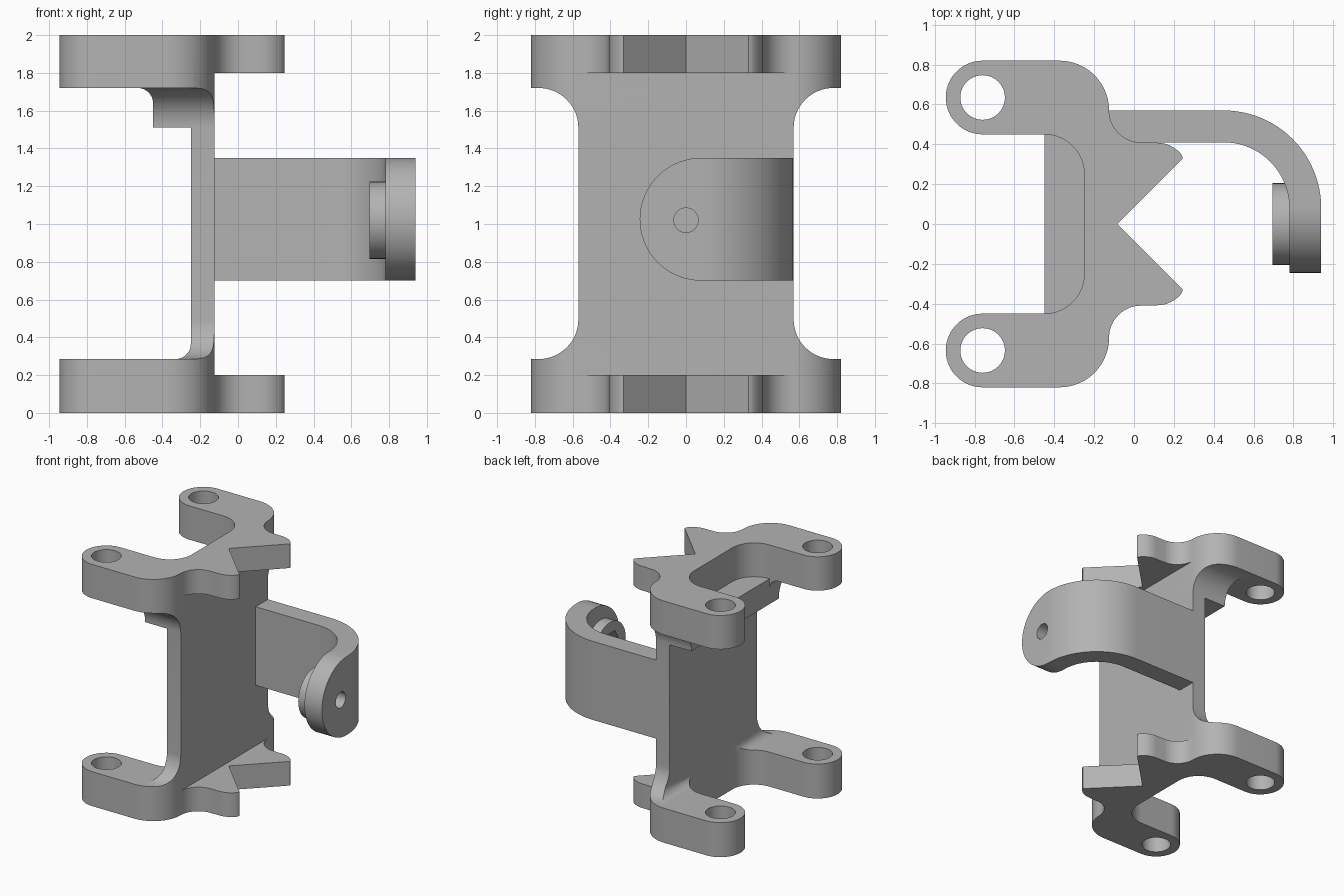
import bpy, bmesh
from math import cos, sin, radians

if "Cube" in bpy.data.objects:
    bpy.data.objects.remove(bpy.data.objects["Cube"], do_unlink=True)

grey = bpy.data.materials.new("plain grey")
grey.use_nodes = True
colour = (0.45, 0.45, 0.45, 1)
grey.diffuse_color = colour
grey.node_tree.nodes["Principled BSDF"].inputs["Base Color"].default_value = colour


def arc(cx, cy, r, a0, a1, n=16):
    angles = [radians(a0 + (a1 - a0) * i / n) for i in range(n + 1)]
    return [(cx + r * cos(a), cy + r * sin(a)) for a in angles]


def circle(cx, cy, r, n=40):
    return arc(cx, cy, r, 0, 360, n)[:-1]


def mirrored(pts):
    """Close a half outline by mirroring it in its second coordinate."""
    return pts + [(a, -b) for a, b in reversed(pts)]


def prism(name, pts, axis, lo, hi):
    place = {"x": lambda a, b, h: (h, a, b),
             "y": lambda a, b, h: (a, h, b),
             "z": lambda a, b, h: (a, b, h)}[axis]
    bm = bmesh.new()
    base = [bm.verts.new(place(a, b, lo)) for a, b in pts]
    top = [bm.verts.new(place(a, b, hi)) for a, b in pts]
    bm.faces.new(base)
    bm.faces.new(top)
    for i in range(len(pts)):
        j = (i + 1) % len(pts)
        bm.faces.new((base[i], base[j], top[j], top[i]))
    bmesh.ops.recalc_face_normals(bm, faces=bm.faces)
    me = bpy.data.meshes.new(name)
    bm.to_mesh(me)
    bm.free()
    me.materials.append(grey)
    ob = bpy.data.objects.new(name, me)
    bpy.context.collection.objects.link(ob)
    return ob


def combine(target, tool, operation):
    """Apply a boolean and discard the tool."""
    mod = target.modifiers.new("bool", "BOOLEAN")
    mod.object, mod.operation, mod.solver = tool, operation, "EXACT"
    bpy.context.view_layer.objects.active = target
    bpy.ops.object.modifier_apply(modifier=mod.name)
    bpy.data.objects.remove(tool, do_unlink=True)


# Plan outlines: outer corner and lug, then the inner edge of the yoke
outer = (arc(-0.375, 0.57, 0.25, 0, 90) + arc(-0.76, 0.635, 0.185, 90, 270, 28))
yoke = mirrored(outer + arc(-0.45, 0.25, 0.2, 90, 0))
bar_plan = mirrored(outer + [(-0.45, 0.45)])
jaw = mirrored([(-0.085, 0), (0.245, 0.33)][1:] + arc(0.115, 0.25, 0.158, 38, 90, 10)
               + arc(0.035, 0.57, 0.16, 270, 180) + [(-0.2, 0.55)])
jaw.append((-0.085, 0))

# Waisted shape of the web in the y-z plane
waist_half = ([(0.78, 0.24)] + arc(0.78, 0.495, 0.21, 270, 180)
              + arc(0.78, 1.51, 0.21, 180, 90) + [(0.78, 1.76)])
waist = waist_half + [(-a, b) for a, b in reversed(waist_half)]

# Upright web with a fillet at its foot
web_side = ([(-0.125, 0.24), (-0.33, 0.24)] + arc(-0.33, 0.365, 0.08, 270, 360, 10)
            + [(-0.25, 1.76), (-0.125, 1.76)])
bracket = prism("bracket", web_side, "y", -0.9, 0.9)
combine(bracket, prism("waist_cut", waist, "x", -1, 0.1), "INTERSECT")
combine(bracket, prism("yoke_cut", yoke, "z", -0.1, 2.1), "INTERSECT")

# Cross bar under the upper yoke
bar_side = ([(-0.125, 1.51), (-0.45, 1.51)] + arc(-0.53, 1.64, 0.08, 0, 90, 10)
            + [(-0.125, 1.72)])
bar = prism("cross_bar", bar_side, "y", -0.9, 0.9)
combine(bar, prism("waist_cut", waist, "x", -1, 0.1), "INTERSECT")
combine(bar, prism("bar_cut", bar_plan, "z", 1.4, 2.1), "INTERSECT")
combine(bracket, bar, "UNION")

# Upper and lower yokes with notched jaws
for lo, hi, jaw_lo, jaw_hi in ((0, 0.285, 0, 0.2), (1.72, 2, 1.8, 2)):
    combine(bracket, prism("yoke", yoke, "z", lo, hi), "UNION")
    combine(bracket, prism("jaw", jaw, "z", jaw_lo, jaw_hi), "UNION")

# Curved side arm with a rounded end and a boss
arm_plan = ([(-0.2, 0.41)] + arc(0.45, 0.08, 0.33, 90, 0, 24) + [(0.78, -0.3), (0.94, -0.3)]
            + arc(0.45, 0.08, 0.49, 0, 90, 24) + [(-0.2, 0.57)])
arm = prism("arm", arm_plan, "z", 0.7, 1.35)
arm_end = arc(0.08, 1.025, 0.325, 90, 270, 36) + [(0.7, 0.7), (0.7, 1.35)]
combine(arm, prism("arm_cut", arm_end, "x", -1, 1.1), "INTERSECT")
combine(arm, prism("boss", circle(0, 1.02, 0.205), "x", 0.695, 0.82), "UNION")
combine(bracket, arm, "UNION")

# Lug holes, arm hole and hexagonal nut pocket
for side in (-1, 1):
    combine(bracket, prism("lug_hole", circle(-0.76, side * 0.635, 0.112), "z", -0.1, 2.1),
            "DIFFERENCE")
combine(bracket, prism("arm_hole", circle(0, 1.02, 0.065, 24), "x", 0.6, 1.1), "DIFFERENCE")
combine(bracket, prism("nut_pocket", circle(0, 1.02, 0.13, 6), "x", 0.6, 0.8), "DIFFERENCE")

bpy.ops.object.select_all(action="DESELECT")
bracket.select_set(True)
bpy.context.view_layer.objects.active = bracket
bpy.ops.object.shade_smooth_by_angle(angle=radians(30))
